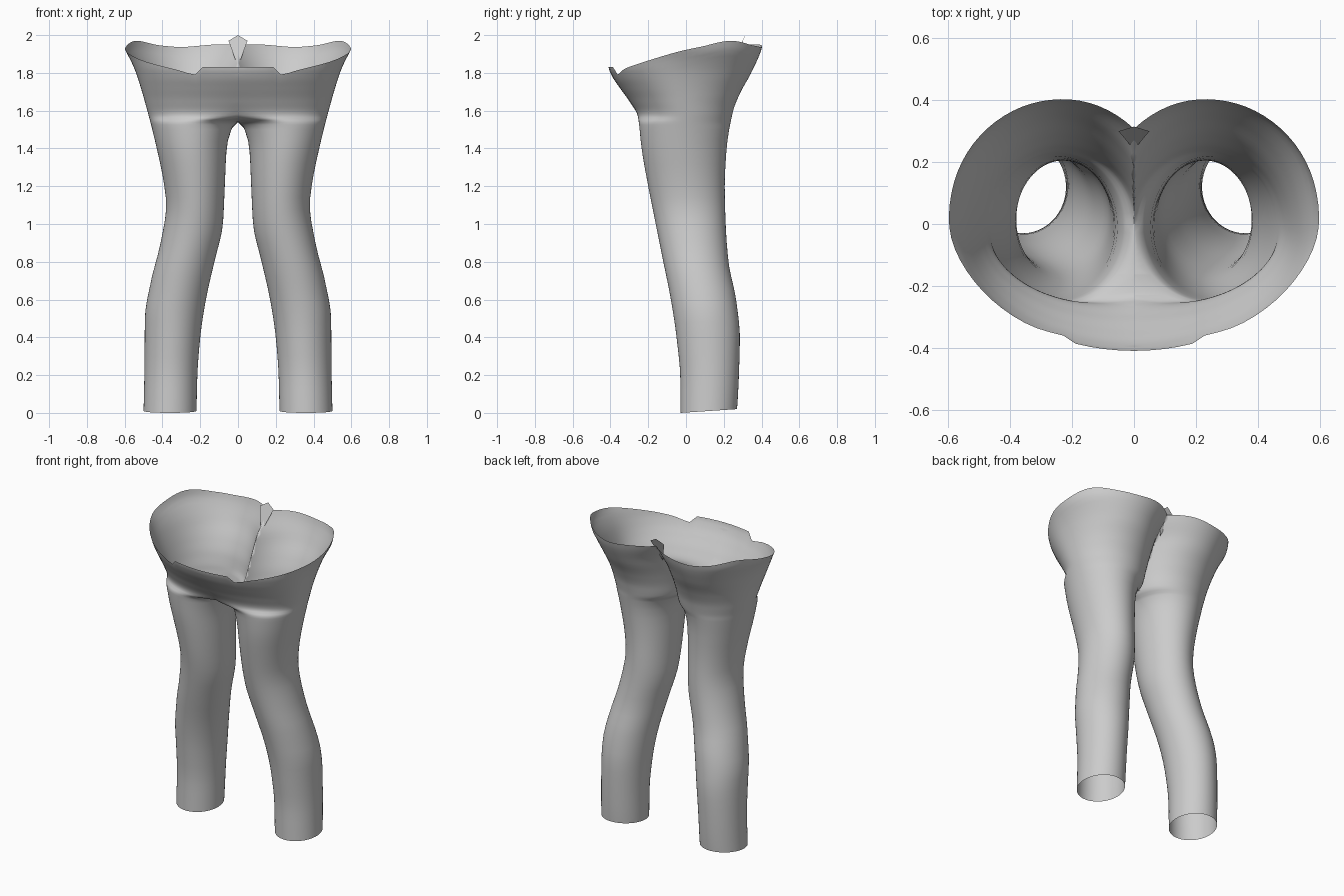
import bpy, bmesh, math

cube = bpy.data.objects.get("Cube")
if cube:
    bpy.data.objects.remove(cube, do_unlink=True)

mat = bpy.data.materials.new("plain grey")
mat.use_nodes = True
grey = (0.6, 0.6, 0.6, 1)
mat.diffuse_color = grey
mat.node_tree.nodes["Principled BSDF"].inputs["Base Color"].default_value = grey


def curve(points, t):
    """Smooth interpolation through points without overshoot."""
    n = len(points)
    t = min(max(t, points[0][0]), points[-1][0])
    slope = [(points[i + 1][1] - points[i][1]) / (points[i + 1][0] - points[i][0])
             for i in range(n - 1)]

    def tangent(i):
        if i == 0 or i == n - 1:
            return slope[min(i, n - 2)]
        a, b = slope[i - 1], slope[i]
        return 2 * a * b / (a + b) if a * b > 0 else 0

    i = next(k for k in range(n - 1) if t <= points[k + 1][0])
    h = points[i + 1][0] - points[i][0]
    u = (t - points[i][0]) / h
    v = 1 - u
    return (points[i][1] * (1 + 2 * u) * v * v + points[i + 1][1] * (3 - 2 * u) * u * u
            + h * (tangent(i) * u * v * v - tangent(i + 1) * u * u * v))


# Leg outlines as (height, position)
OUTER = [(0, .5), (.25, .495), (.5, .493), (.7, .46), (.9, .41), (1.1, .38),
         (1.2, .39), (1.4, .43), (1.6, .48), (1.8, .54), (1.87, .57), (1.93, .6), (2, .61)]
INNER = [(0, .22), (.2, .215), (.4, .2), (.6, .17), (.8, .125), (1, .08), (1.2, .07),
         (1.4, .06), (1.5, .035), (1.54, 0)]
INNER_FRONT = INNER + [(1.57, -.235), (1.62, -.37), (1.7, -.47), (1.8, -.54), (2, -.6)]
INNER_BACK = INNER + [(1.6, -.015), (1.7, -.035), (1.83, -.06), (1.95, -.13), (2, -.15)]
FRONT = [(0, -.03), (.17, -.03), (.4, -.05), (.6, -.08), (.8, -.12), (1, -.16), (1.2, -.2),
         (1.4, -.235), (1.57, -.255), (1.65, -.3), (1.72, -.35), (1.78, -.39), (1.83, -.41), (2, -.42)]
BACK = [(0, .27), (.2, .28), (.4, .285), (.6, .265), (.8, .225), (1, .21), (1.2, .205),
        (1.4, .215), (1.6, .25), (1.7, .29), (1.8, .345), (1.95, .405), (2, .41)]
# Waist edge as (angle round the leg, height)
WAIST = [(-180, 1.83), (-70, 1.83), (-67, 1.79), (-52, 1.82), (-30, 1.86), (0, 1.92), (10, 1.935),
         (36, 1.97), (62, 1.945), (80, 1.937), (110, 1.95), (180, 1.95)]

ROWS = ([i * .06 for i in range(25)] + [1.5 + i * .0125 for i in range(16)]
        + [1.7 + i * .03 for i in range(11)])
COLUMNS = 72


def leg_point(row, angle):
    z = row
    if z > 1.7:
        z = 1.7 + (row - 1.7) * (curve(WAIST, angle) - 1.7) / .3
    c, s = math.cos(math.radians(angle)), math.sin(math.radians(angle))
    inner = curve(INNER_FRONT if s < 0 else INNER_BACK, z)
    outer, front, back = curve(OUTER, z), curve(FRONT, z), curve(BACK, z)
    x = (outer + inner) / 2 + c * (outer - inner) / 2
    y = (front + back) / 2 + s * (back - front) / 2
    return x, y, z if row else .01 + .01 * s


def add_object(name, bm):
    mesh = bpy.data.meshes.new(name)
    bm.to_mesh(mesh)
    bm.free()
    mesh.materials.append(mat)
    ob = bpy.data.objects.new(name, mesh)
    bpy.context.collection.objects.link(ob)
    for p in mesh.polygons:
        p.use_smooth = True
    return ob


# Legs and hips: one side lofted, trimmed at the middle and mirrored
bm = bmesh.new()
rings = [[bm.verts.new(leg_point(r, -180 + 360 * j / COLUMNS)) for j in range(COLUMNS)]
         for r in ROWS]
for low, high in zip(rings, rings[1:]):
    for j in range(COLUMNS):
        k = (j + 1) % COLUMNS
        bm.faces.new((low[j], low[k], high[k], high[j]))
bmesh.ops.bisect_plane(bm, geom=bm.verts[:] + bm.edges[:] + bm.faces[:], dist=1e-5,
                       plane_co=(0, 0, 0), plane_no=(1, 0, 0), clear_inner=True)
legs = add_object("legs_and_hips", bm)
mirror = legs.modifiers.new("mirror", 'MIRROR')
mirror.use_clip = True
mirror.merge_threshold = .002

# Small pointed gusset at the top of the back seam
bm = bmesh.new()
left, right, tip, foot = [bm.verts.new(p) for p in
                          ((.05, .3, 1.97), (-.05, .3, 1.97), (0, .315, 2), (0, .24, 1.83))]
bm.faces.new((right, tip, foot))
bm.faces.new((tip, left, foot))
add_object("back_gusset", bm)
